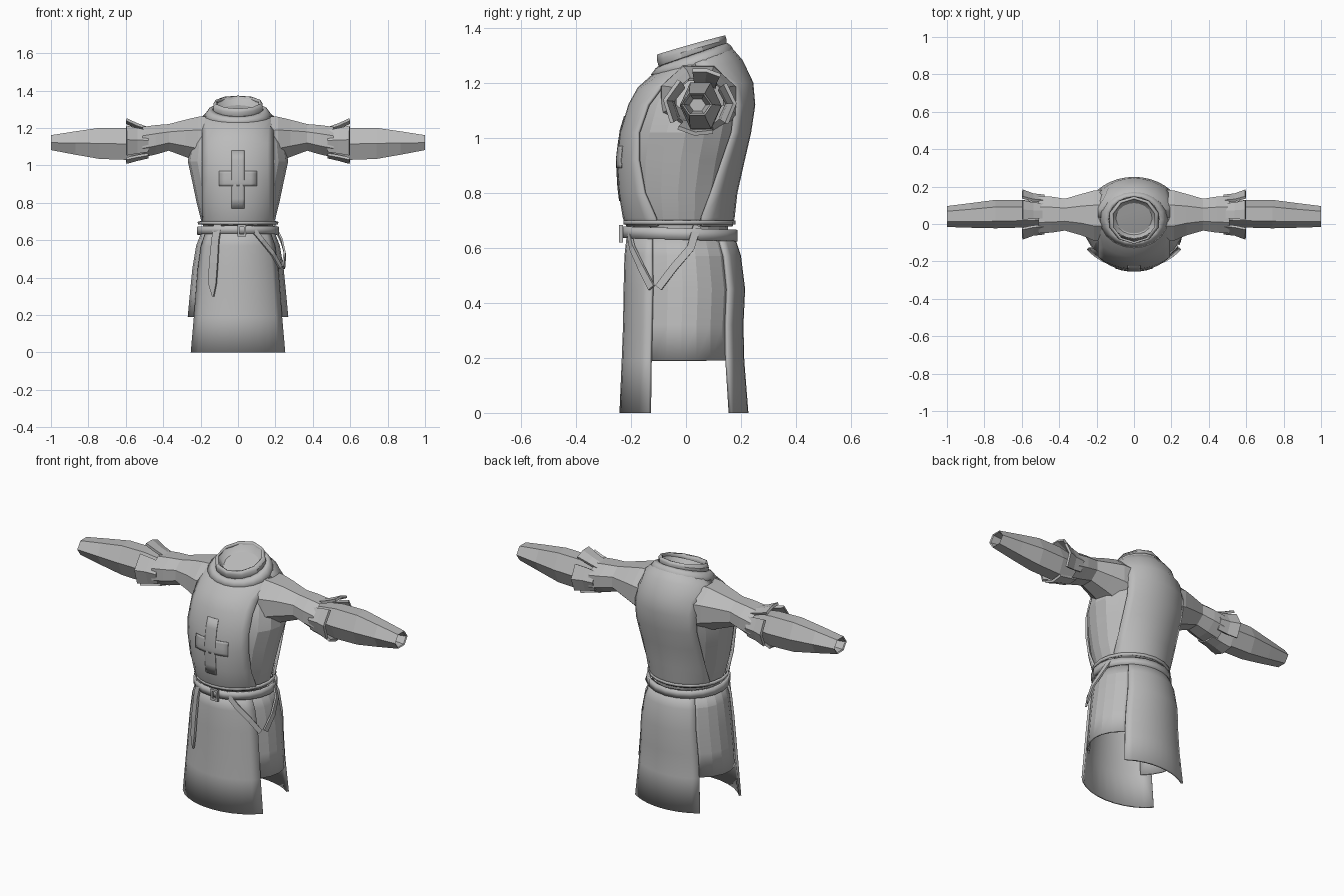
import bpy, bmesh, math
from mathutils import Vector

if "Cube" in bpy.data.objects:
    bpy.data.objects.remove(bpy.data.objects["Cube"])

def material(name, v):
    m = bpy.data.materials.new(name)
    m.diffuse_color = (v, v, v, 1)
    m.use_nodes = True
    m.node_tree.nodes["Principled BSDF"].inputs["Base Color"].default_value = m.diffuse_color
    return m

CLOTH = material("grey cloth", 0.5)
EMBLEM = material("darker grey cloth", 0.46)

# Horizontal sections: z, half width, front y, back y, backward tilt
TORSO = [(.68, .202, -.215, .168, 0), (.71, .212, -.228, .175, 0), (.80, .235, -.243, .185, 0),
         (.92, .26, -.25, .212, 0), (1.02, .282, -.238, .235, 0), (1.12, .27, -.208, .25, 0),
         (1.19, .24, -.175, .243, .01), (1.25, .20, -.13, .205, .03),
         (1.28, .165, -.108, .17, .04), (1.29, .13, -.09, .145, .04)]
SKIRT = [(0, .30, -.24, .225, 0), (.19, .28, -.232, .21, 0), (.32, .268, -.227, .207, 0),
         (.45, .255, -.225, .213, 0), (.57, .235, -.222, .198, 0), (.66, .20, -.212, .168, 0)]

def section(row, a, off=0):
    """Point on an elliptical section; angle 0 faces the front."""
    z, rx, yf, yb, tilt = row
    c = -math.cos(a)
    return Vector(((rx + off) * math.sin(a), (yf + yb) / 2 + ((yb - yf) / 2 + off) * c, z + tilt * c))

def row_at(table, z):
    for lo, hi in zip(table, table[1:]):
        if z <= hi[0]:
            break
    t = (z - lo[0]) / (hi[0] - lo[0])
    return tuple(p + (q - p) * t for p, q in zip(lo, hi))

def loft(name, rows, closed=False, caps=(False, False), thick=0, smooth=35, mat=CLOTH):
    """Skin a grid of points, with optional end caps and cloth thickness."""
    bm = bmesh.new()
    vs = [[bm.verts.new(p) for p in r] for r in rows]
    n = len(rows[0])
    for a, b in zip(vs, vs[1:]):
        for i in range(n if closed else n - 1):
            j = (i + 1) % n
            bm.faces.new((a[i], a[j], b[j], b[i]))
    for cap, ring in zip(caps, (vs[0], vs[-1])):
        if cap:
            bm.faces.new(ring)
    bmesh.ops.remove_doubles(bm, verts=bm.verts, dist=1e-5)
    bmesh.ops.recalc_face_normals(bm, faces=bm.faces)
    me = bpy.data.meshes.new(name)
    bm.to_mesh(me)
    bm.free()
    me.materials.append(mat)
    ob = bpy.data.objects.new(name, me)
    bpy.context.collection.objects.link(ob)
    if thick:
        m = ob.modifiers.new("thickness", 'SOLIDIFY')
        m.thickness, m.offset = thick, 0
    if smooth:
        bpy.ops.object.select_all(action='DESELECT')
        ob.select_set(True)
        bpy.context.view_layer.objects.active = ob
        bpy.ops.object.shade_smooth_by_angle(angle=math.radians(smooth))
    return ob

def span(a, b, n):
    return [a + (b - a) * i / n for i in range(n + 1)]

FULL = span(0, 2 * math.pi, 20)[:-1]

# Undershirt body, closed top and bottom
loft("undershirt", [[section(r, a, -.014) for a in FULL] for r in [(.63, .2, -.2, .16, 0)] + TORSO],
     True, (True, True), smooth=15)

# Tabard front and back, meeting over the shoulders
for name, mid in (("tabard_front", 0), ("tabard_back", math.pi)):
    rows = []
    for r in TORSO:
        edge = .192 if r[0] < 1.2 else .3
        h = math.asin(min(1, edge / r[1], .91 if r[0] < .75 else 1))
        rows.append([section(r, mid + a, -.004) for a in span(-h, h, 10)])
    loft(name, rows, thick=.012)

# Chest cross: thin plates following the tabard
for name, hx, z0, z1 in (("cross_upright", .033, .77, 1.08), ("cross_arm", .10, .89, .97)):
    rows = []
    for z in span(z0, z1, 6):
        r = row_at(TORSO, z)
        h = math.asin(hx / r[1])
        rows.append([section(r, a, .004) for a in span(-h, h, 6)])
    loft(name, rows, thick=.003, mat=EMBLEM)

# Tabard hem around the waist and around the neck
loft("waist_hem", [[section((z, rx, -.222, .174, 0), a) for a in FULL]
                   for z, rx in ((.685, .206), (.70, .211))], True, thick=.012)
loft("neck_hem", [[section(r, a) for a in FULL] for r in
                  ((1.262, .178, -.122, .178, .036), (1.29, .155, -.106, .158, .042),
                   (1.298, .135, -.095, .146, .042))], True, thick=.014)

# Standing collar with a shallow closed bowl inside
loft("collar", [[section(r, a) for a in FULL[::2]] for r in
                ((1.27, .128, -.085, .14, .04), (1.32, .132, -.1, .142, .036),
                 (1.337, .12, -.1, .137, .034))], True, thick=.012)
loft("neck_lining", [[section((z, .122 * s, .022 - .1 * s, .022 + .11 * s, .036 * s), a) for a in FULL]
                     for z, s in ((1.325, 1), (1.29, .8), (1.27, .4), (1.265, .1))], True, (False, True))

# Long skirt panels, front and back
for name, mid, frac in (("skirt_front", 0, .84), ("skirt_back", math.pi, .68)):
    h = math.asin(frac)
    loft(name, [[section(r, mid + a, -.004) for a in span(-h, h, 10)] for r in SKIRT], thick=.012)

# Shorter side skirts beneath the panels
for s, side in ((1, "right"), (-1, "left")):
    loft("underskirt_" + side, [[section(r, s * a, -.016) for a in span(.75, 2.6, 7)] for r in SKIRT[1:]],
         thick=.01, smooth=12)

# Belt, buckle and hanging straps
loft("belt", [[section((z, .212, -.226, .18, -.006), a) for a in FULL] for z in (.63, .672)],
     True, thick=.014)
def box_frame(name, x, y, z, hx, hz):
    corners = [(-1, -1), (1, -1), (1, 1), (-1, 1)]
    loft(name, [[Vector((x + i * hx * k, y, z + j * hz * k)) for i, j in corners] for k in (.6, 1)],
         True, thick=.014, smooth=0)
box_frame("buckle", .02, -.236, .652, .022, .032)

def strap(name, path, widths):
    pts = [section(row_at(SKIRT, z), a, .012) for z, a in path]
    rows = []
    for i, p in enumerate(pts):
        along = pts[min(i + 1, len(pts) - 1)] - pts[max(i - 1, 0)]
        side = along.cross(Vector((p.x, p.y, 0))).normalized() * widths[i] / 2
        rows.append([p - side, p + side])
    loft(name, rows, thick=.01, smooth=0)

strap("belt_tongue", [(.69, -.56), (.6, -.54), (.48, -.52), (.37, -.52), (.30, -.49)],
      [.045, .045, .052, .05, .008])
strap("belt_loop_front", [(.67, .35), (.6, .58), (.53, .82), (.455, 1.03)], [.026] * 4)
strap("belt_loop_side", [(.68, 1.9), (.6, 1.72), (.53, 1.42), (.455, 1.15)], [.028] * 4)

# Sleeves: sections are x, centre y, centre z, half depth, half height
def arm_ring(s, r, n):
    x, y, z, ry, rz = r
    return [Vector((s * x, y + ry * math.cos(a), z + rz * math.sin(a)))
            for a in (2 * math.pi * (i + (.5 if n == 8 else 0)) / n for i in range(n))]

UPPER = [(.16, .045, 1.13, .15, .145), (.215, .045, 1.14, .145, .13), (.28, .05, 1.145, .12, .108),
         (.37, .05, 1.15, .092, .077), (.44, .05, 1.137, .104, .085), (.51, .05, 1.125, .108, .088)]
FORE = [(.46, .052, 1.12, .06, .07), (.6, .055, 1.115, .074, .098), (.74, .053, 1.118, .076, .096),
        (.87, .046, 1.12, .066, .072), (1, .04, 1.122, .056, .046), (.995, .04, 1.122, .049, .04),
        (.9, .042, 1.12, .03, .025)]
# Cuff flaps: centre angle, half span, extra lift (degrees, degrees, units)
FLAPS = [("top", 78, 24, .018), ("front", 172, 46, 0), ("bottom", 262, 30, 0), ("back", 2, 42, 0)]

for s, side in ((1, "right"), (-1, "left")):
    loft("upper_sleeve_" + side, [arm_ring(s, r, 8) for r in UPPER], True, smooth=0)
    loft("forearm_sleeve_" + side, [arm_ring(s, r, 6) for r in FORE], True, (True, True), smooth=0)
    for name, mid, half, lift in FLAPS:
        rows = []
        for x, ry, rz, k in ((.48, .1, .078, 0), (.54, .107, .092, .4), (.597, .128, .108, 1)):
            rows.append([Vector((s * x, .05 + ry * math.cos(a),
                                 1.122 + lift * k + rz * math.sin(a)))
                         for a in span(math.radians(mid - half), math.radians(mid + half), 2)])
        loft("cuff_%s_%s" % (name, side), rows, thick=.014, smooth=0)
